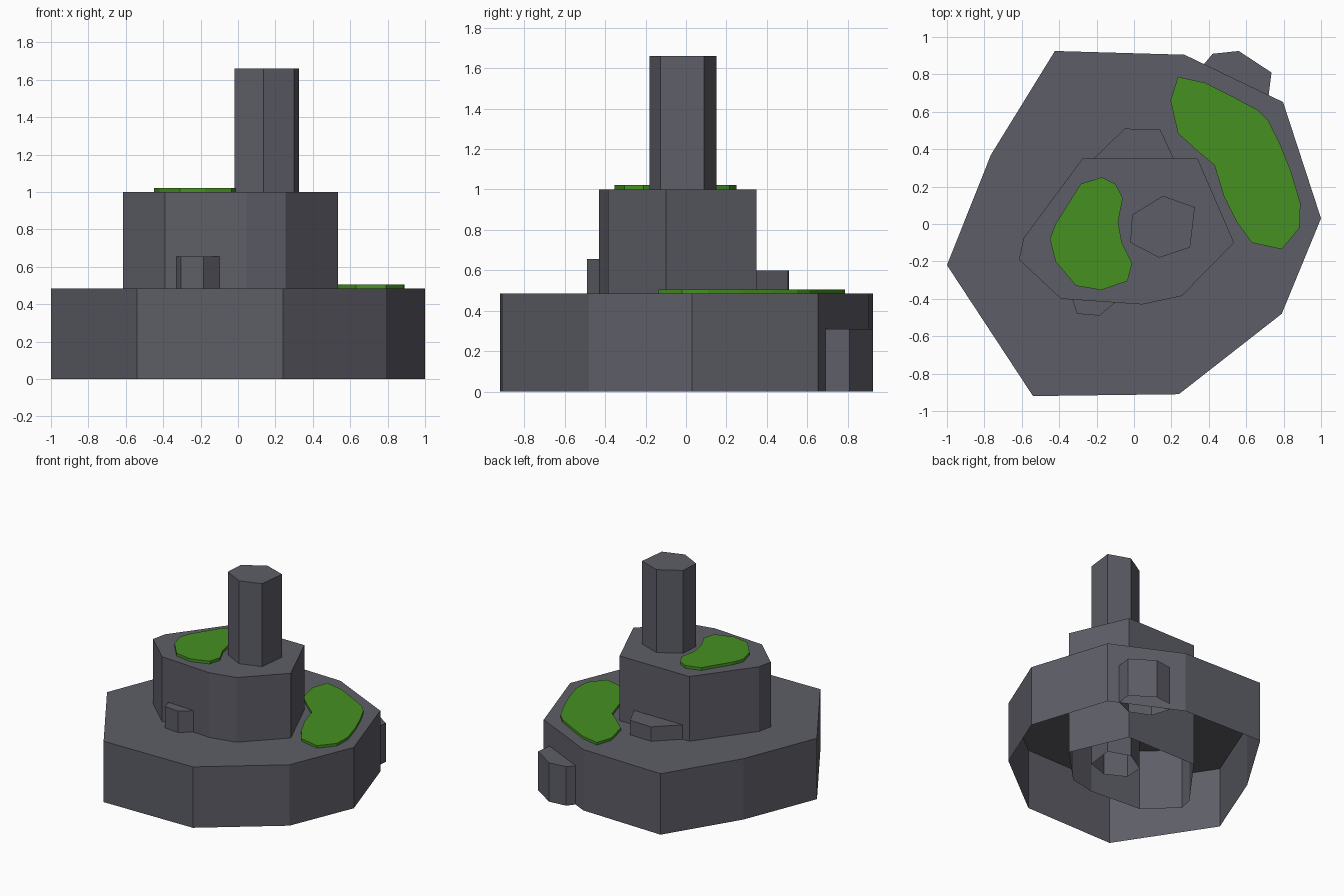
import bpy


def material(name, color):
    m = bpy.data.materials.new(name)
    m.diffuse_color = color
    return m


STONE = material("stone", (0.11, 0.11, 0.135, 1))
GRASS = material("grass", (0.06, 0.28, 0.015, 1))


def prism(name, outline, z0, z1, mat):
    """Open-bottomed extrusion of a flat outline."""
    n = len(outline)
    area = sum(outline[i - 1][0] * outline[i][1] - outline[i][0] * outline[i - 1][1]
               for i in range(n))
    if area < 0:
        outline = outline[::-1]
    verts = [(x, y, z) for z in (z0, z1) for x, y in outline]
    faces = [(i, (i + 1) % n, n + (i + 1) % n, n + i) for i in range(n)]
    faces.append(tuple(range(n, 2 * n)))
    me = bpy.data.meshes.new(name)
    me.from_pydata(verts, [], faces)
    me.materials.append(mat)
    ob = bpy.data.objects.new(name, me)
    bpy.context.collection.objects.link(ob)
    return ob


# Rock tiers, each reaching down to the ground
prism("lower_tier", [(-1, -.22), (-.54, -.92), (.24, -.91), (.79, -.48), (1, .03),
                     (.797, .652), (.27, .905), (-.423, .925), (-.765, .37)], 0, .485, STONE)
prism("middle_tier", [(-.615, -.19), (-.39, -.40), (.045, -.43), (.255, -.385),
                      (.535, -.10), (.34, .35), (-.275, .35), (-.59, -.075)], 0, 1.0, STONE)
prism("tall_pillar", [(-.02, -.10), (.135, -.18), (.30, -.125), (.325, .09),
                      (.155, .15), (-.01, .05)], 0, 1.66, STONE)

# Small rocks against the walls
prism("ground_rock", [(.37, .85), (.42, .91), (.56, .925), (.735, .81), (.72, .69),
                      (.58, .63), (.42, .70)], 0, .31, STONE)
prism("back_ledge_rock", [(-.22, .345), (-.05, .51), (.14, .505), (.215, .345),
                          (.12, .24), (-.12, .24)], .485, .60, STONE)
prism("front_ledge_rock", [(-.33, -.40), (-.305, -.48), (-.185, -.49), (-.10, -.42),
                           (-.14, -.34), (-.26, -.34)], .485, .655, STONE)

# Grass patches
prism("lower_grass", [(.235, .787), (.38, .755), (.52, .685), (.66, .61), (.72, .55),
                      (.78, .43), (.84, .28), (.89, .11), (.885, -.02), (.79, -.135),
                      (.63, -.10), (.55, .01), (.48, .15), (.43, .315), (.34, .39),
                      (.235, .485), (.195, .66)], .485, .505, GRASS)
prism("upper_grass", [(-.17, .25), (-.10, .215), (-.06, .14), (-.085, .01), (-.065, -.10),
                      (-.01, -.21), (-.035, -.305), (-.175, -.353), (-.31, -.33),
                      (-.42, -.20), (-.45, -.08), (-.42, 0), (-.35, .11),
                      (-.285, .215)], 1.0, 1.022, GRASS)
